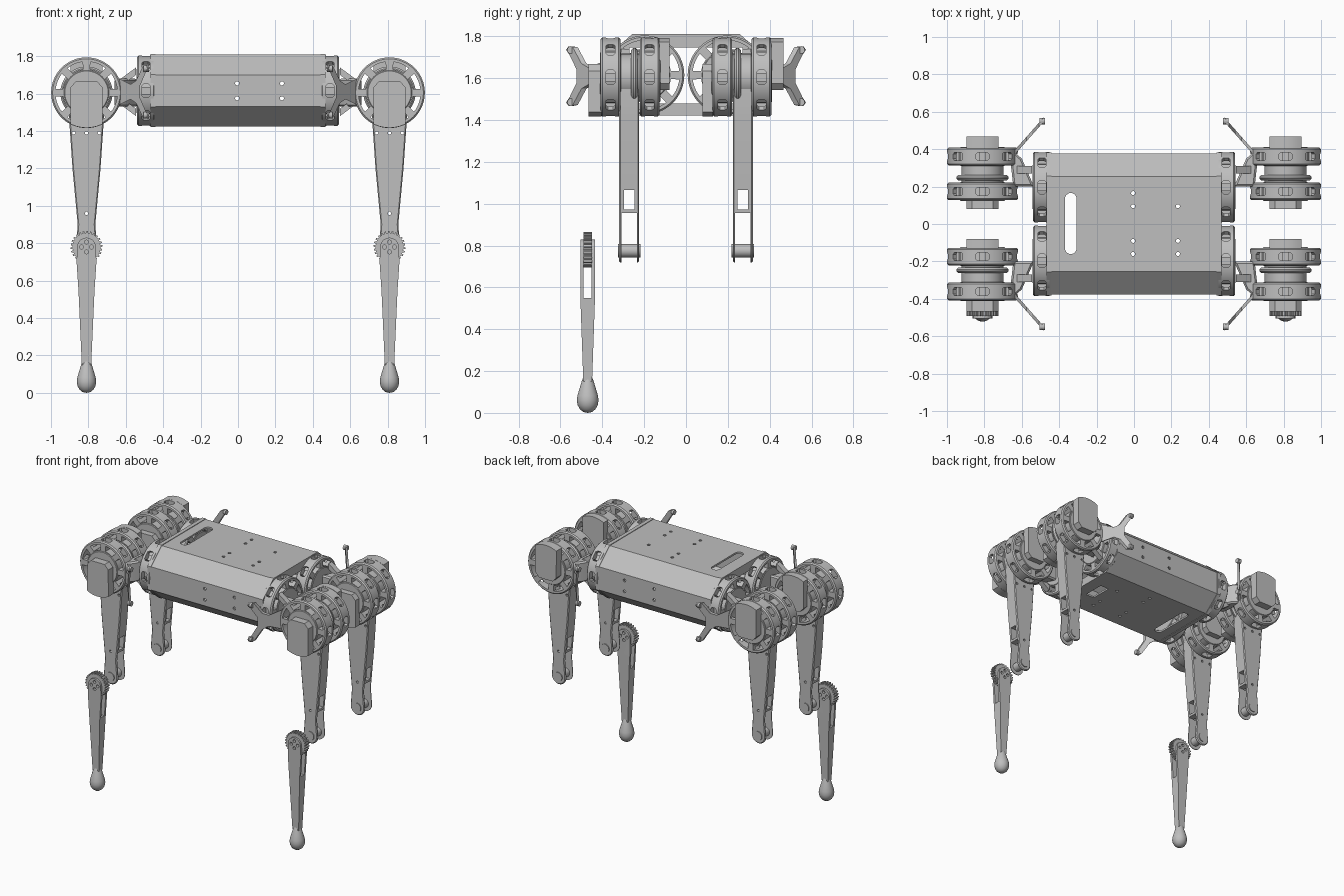
import bpy, bmesh, math
from mathutils import Matrix, Vector

if "Cube" in bpy.data.objects:
    bpy.data.objects.remove(bpy.data.objects["Cube"])

grey = bpy.data.materials.new("satin grey")
grey.use_nodes = True
GREY = (0.52, 0.52, 0.52, 1)
grey.diffuse_color = GREY
grey.node_tree.nodes["Principled BSDF"].inputs["Base Color"].default_value = GREY

AXES = {"xz": lambda a, b, d: (a, d, b), "xy": lambda a, b, d: (a, b, d), "yz": lambda a, b, d: (d, a, b)}
T = Matrix.Translation


def add(name, bm):
    bmesh.ops.recalc_face_normals(bm, faces=bm.faces)
    me = bpy.data.meshes.new(name)
    bm.to_mesh(me)
    bm.free()
    me.materials.append(grey)
    ob = bpy.data.objects.new(name, me)
    bpy.context.collection.objects.link(ob)
    return ob


def prism(name, pts, d0, d1, plane="xz", bevel=0):
    """Extrude a 2D outline along the remaining axis, optionally chamfering the rims."""
    bm, f = bmesh.new(), AXES[plane]
    face = bm.faces.new([bm.verts.new(f(a, b, d0)) for a, b in pts])
    ext = bmesh.ops.extrude_face_region(bm, geom=[face])["geom"]
    shift = Vector(f(0, 0, d1 - d0))
    bmesh.ops.translate(bm, vec=shift, verts=[v for v in ext if isinstance(v, bmesh.types.BMVert)])
    if bevel:
        rims = [e for e in bm.edges if abs((e.verts[0].co - e.verts[1].co).dot(shift)) < 1e-9]
        bmesh.ops.bevel(bm, geom=rims, offset=bevel, segments=1, affect="EDGES")
    return add(name, bm)


def arc(cx, cz, r, a0=0, a1=360, n=32):
    steps = n if a1 - a0 == 360 else n - 1
    angles = [math.radians(a0 + (a1 - a0) * i / steps) for i in range(n)]
    return [(cx + r * math.cos(a), cz + r * math.sin(a)) for a in angles]


def rect(a0, a1, b0, b1):
    return [(a0, b0), (a1, b0), (a1, b1), (a0, b1)]


def cut(ob, *cutters):
    for c in cutters:
        m = ob.modifiers.new("cut", "BOOLEAN")
        m.object, m.operation, m.solver = c, "DIFFERENCE", "EXACT"
        bpy.context.view_layer.objects.active = ob
        bpy.ops.object.modifier_apply(modifier=m.name)
        bpy.data.objects.remove(c)
    return ob


def place(master, name, matrix):
    me = master.data.copy()
    me.transform(matrix)
    if matrix.determinant() < 0:
        me.flip_normals()
    ob = bpy.data.objects.new(name, me)
    bpy.context.collection.objects.link(ob)
    return ob


def drop(*masters):
    for m in masters:
        bpy.data.objects.remove(m)


def scale(x, y, z):
    return Matrix.Diagonal((x, y, z, 1))


# Hollow octagonal body with slot, access opening and screw holes
def octagon(o):
    half = [(.254 + o * .4, 1.808 + o), (.377 + o, 1.70 + o * .4), (.377 + o, 1.53 - o * .4), (.254 + o * .4, 1.425 - o)]
    return half + [(-y, z) for y, z in reversed(half)]


body = prism("body_shell", octagon(0), -.45, .45, "yz")
slot = arc(-.338, .135, .031, 0, 180, 10) + arc(-.338, -.13, .031, 180, 360, 10)
cutters = [prism("cutter", octagon(-.013), -.5, .5, "yz"), prism("cutter", slot, 1, 2, "xy"),
           prism("cutter", rect(.30, .37, -.08, .08), 1, 1.6, "xy")]
for x in (-.005, .235):
    for y in (-.16, -.09, .095, .165):
        if (x, y) != (.235, .165):
            cutters.append(prism("cutter", arc(x, y, .011, n=10), 1, 2, "xy"))
    for z in (1.575, 1.655):
        cutters.append(prism("cutter", arc(x, z, .011, n=10), -1, 1))
cut(body, *cutters)
for side, s in (("left", 1), ("right", -1)):
    frame = prism(side + "_end_frame", octagon(.004), s * .44, s * .468, "yz")
    cut(frame, prism("cutter", rect(-.27, .27, 1.48, 1.747), -1, 1, "yz"))

# Motor wheel: windowed faces and windowed rim, axis along y
wheel = prism("wheel", arc(0, 0, .189, n=64), -.047, .047, bevel=.008)
for k in range(8):
    a = k * 45
    win = arc(0, 0, .166, a + 7, a + 38, 7) + arc(0, 0, .126, a + 36, a + 9, 5)
    cut(wheel, prism("cutter", win, -.2, .2))
    rim = prism("cutter", [(-.036, -.012), (-.026, -.022), (.026, -.022), (.036, -.012),
                           (.036, .012), (.026, .022), (-.026, .022), (-.036, .012)], .15, .25, "xy")
    rim.data.transform(Matrix.Rotation(math.radians(a), 4, "Y"))
    cut(wheel, rim)
# raised face ring on both sides
ring = prism("ring", arc(0, 0, .12, n=48), -.051, .051, bevel=.004)

# Motor cap: box with chamfered head and a foot following the wheel rim
cap = prism("cap", [(.085, .03), (.055, .062), (-.055, .062), (-.085, .03)] + arc(0, 0, .188, 243, 297, 9), -.5, .5)

# Hub between the two wheels
hub = prism("hub", arc(0, 0, .112, n=48), -.32, -.22)
flange = prism("flange", arc(0, 0, .14, n=48), -.262, -.232, bevel=.01)

# Thigh: tapered beam with a fork at the knee
half = [(.047, .9), (.075, 1.2), (.09, 1.42)]
outline = (arc(0, .775, .057, 180, 360, 14) + half + arc(0, 1.605, .1, 0, 180, 16)
           + [(-x, z) for x, z in reversed(half)])
thigh = prism("thigh", outline, -.32, -.224, bevel=.006)
cut(thigh, prism("cutter", rect(-.309, -.235, .6, .955), -1, 1, "yz"),
    prism("cutter", rect(-.297, -.247, .972, 1.065), -1, 1, "yz"),
    *[prism("cutter", arc(x, z, .009, n=10), -1, 1)
      for x, z in ((-.068, 1.39), (0, 1.39), (.068, 1.39), (0, .96))])
pin = prism("pin", arc(0, .775, .032, n=24), -.326, -.218)

# Hip bracket: core block and forked blade swept outwards
core = prism("core", [(.535, -.2), (.645, -.2), (.66, -.33), (.64, -.385), (.60, -.35)], 1.53, 1.68, "xy", .01)
up = [(.575, .04), (.545, .06), (.508, .138), (.49, .142), (.48, .125), (.495, .1), (.525, .03)]
blade = prism("blade", [(.645, -.075), (.645, .075)] + up + [(x, -z) for x, z in reversed(up)], -.012, .012)
blade.data.transform(T((0, 0, 1.61)))
for v in blade.data.vertices:
    v.co.y += -.55 + (v.co.x - .49) * 1.13
struts = [prism("strut", [(.545, 1.61 + s * .13), (.545, 1.61 + s * .09), (.64, 1.61 + s * .02), (.64, 1.61 + s * .06)],
                -.31, -.27) for s in (1, -1)]
boss = prism("boss", arc(0, 0, .018, n=16), -.014, .014, "yz")

AX = T((.81, 0, 1.605))
for fb, sy in (("front", 1), ("back", -1)):
    for lr, sx in (("left", 1), ("right", -1)):
        n, q = f"{fb}_{lr}_", scale(sx, sy, 1)
        for label, y in (("outer", -.361), ("inner", -.174)):
            place(wheel, n + label + "_wheel", q @ AX @ T((0, y, 0)))
            place(ring, n + label + "_wheel_face", q @ AX @ T((0, y, 0)))
        hip = q @ T((.492, -.197, 1.615)) @ Matrix.Rotation(math.pi / 2, 4, "Z")
        place(wheel, n + "hip_wheel", hip)
        place(ring, n + "hip_wheel_face", hip)
        # caps facing forward hang down, caps facing back stand up
        for label, y, depth, d in (("outer", -.435, .064, sy), ("inner", -.105, .05, -sy)):
            place(cap, n + label + "_motor_cap", q @ AX @ T((0, y, 0)) @ scale(1, depth, d))
        place(hub, n + "hub", q @ AX)
        place(flange, n + "hub_flange", q @ AX)
        for part, label in ((thigh, "thigh"), (pin, "knee_pin")):
            place(part, n + label, q @ T((.81, 0, 0)))
        place(core, n + "hip_bracket", q)
        place(blade, n + "bracket_blade", q)
        for s, label in ((0, "upper"), (1, "lower")):
            place(struts[s], n + label + "_strut", q)
            place(boss, n + label + "_blade_boss", q @ T((.49, -.55, 1.61 + (.125, -.125)[s])))
drop(wheel, ring, cap, hub, flange, thigh, pin, core, blade, boss, *struts)

# Shin: forked tapered beam, narrower towards the foot
half = [(.025, .15), (.043, .55), (.053, .70)]
shin = prism("shin", half + arc(0, .78, .05, 0, 180, 14) + [(-x, z) for x, z in reversed(half)], -.035, .035)
for v in shin.data.vertices:
    if v.co.z < .5:
        v.co.y *= .6
teeth = []
for k in range(26):
    for r, off in ((.075, 0), (.075, .4), (.085, .5), (.085, .9)):
        a = (k + off) * math.tau / 26
        teeth.append((r * math.cos(a), .78 + r * math.sin(a)))
gear = prism("gear", teeth, -.021, .021)
cut(shin, prism("cutter", rect(-.019, .019, .55, .95), -1, 1, "yz"))
for part in (shin, gear):
    cut(part, *[prism("cutter", arc(.026 * math.cos(a), .78 + .026 * math.sin(a), .011, n=12), -1, 1)
                for a in (0, math.pi / 2, math.pi, math.pi * 1.5)])

# Teardrop foot turned around the vertical axis
bm = bmesh.new()
prof = [(0, 0), (.02, .004), (.037, .017), (.048, .037), (.052, .06), (.049, .083), (.04, .113), (.029, .15), (.022, .168), (0, .168)]
vs = [bm.verts.new((r, 0, z)) for r, z in prof]
es = [bm.edges.new(p) for p in zip(vs, vs[1:])]
bmesh.ops.spin(bm, geom=vs + es, cent=(0, 0, 0), axis=(0, 0, 1), angle=math.tau, steps=32)
bmesh.ops.remove_doubles(bm, verts=bm.verts, dist=1e-5)
foot = add("foot", bm)

for lr, sx in (("left", 1), ("right", -1)):
    for part, label in ((shin, "shin"), (gear, "knee_gear"), (foot, "foot")):
        place(part, f"{lr}_{label}", scale(sx, 1, 1) @ T((.81, -.47, 0)))
drop(shin, gear, foot)

# Smooth shading with sharp creases
bpy.ops.object.select_all(action="DESELECT")
for ob in bpy.context.scene.objects:
    if ob.type == "MESH":
        ob.select_set(True)
        bpy.context.view_layer.objects.active = ob
bpy.ops.object.shade_smooth_by_angle(angle=math.radians(30))
